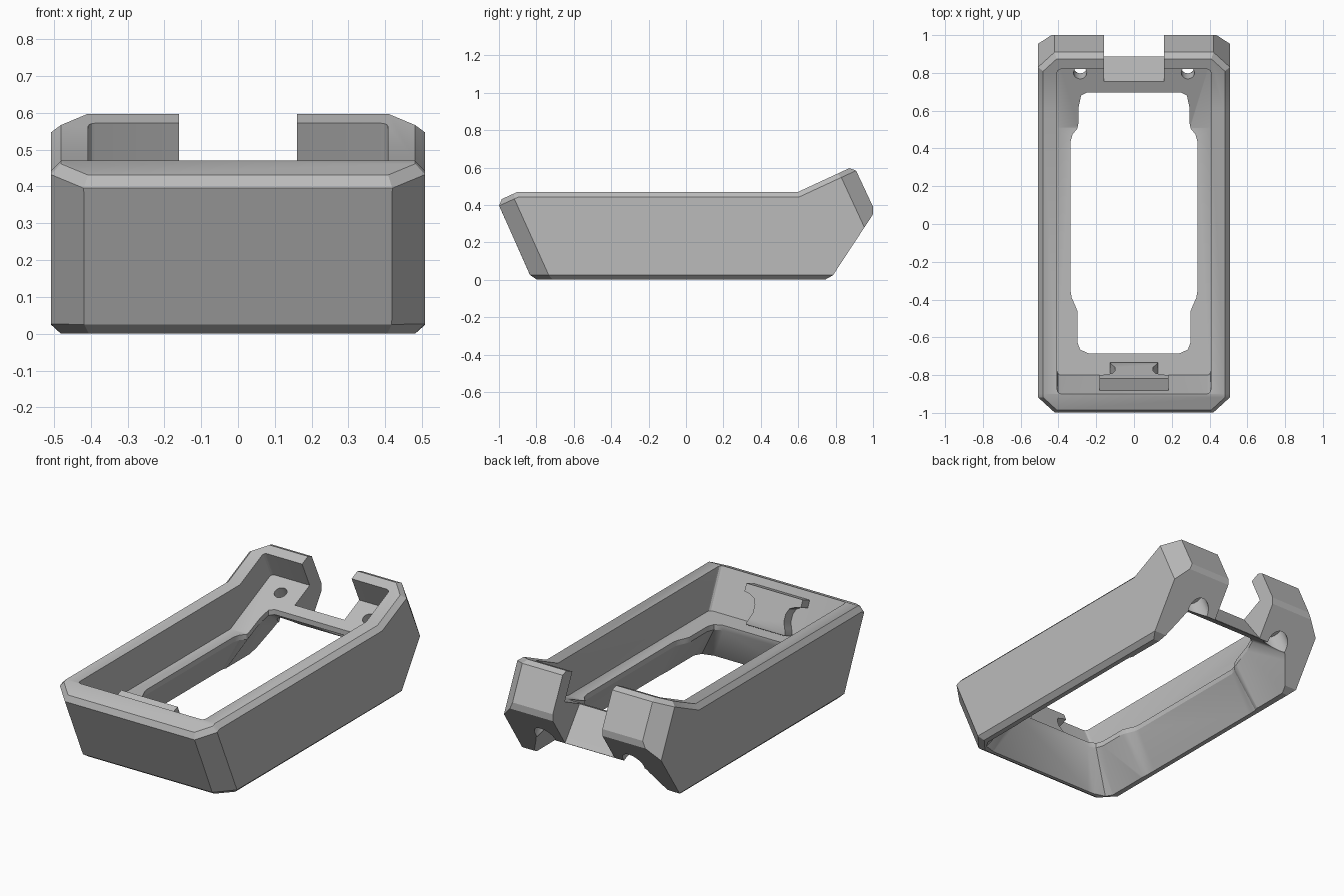
import bpy, bmesh, math
from mathutils import Vector, Matrix

cube = bpy.data.objects.get("Cube")
if cube:
    bpy.data.objects.remove(cube, do_unlink=True)

grey = bpy.data.materials.new("mid_grey")
grey.use_nodes = True
colour = (0.5, 0.5, 0.5, 1)
grey.diffuse_color = colour
grey.node_tree.nodes["Principled BSDF"].inputs["Base Color"].default_value = colour

HALF = 0.508      # half width of the body
FLOOR = 0.245     # height of the inner ledge
SLOPE = 0.464     # rise of the rear ramp
RAMP = Vector((0, -0.42, 0.907))   # normal of the rear ramp


def floor_z(y):
    return FLOOR + SLOPE * max(0, y - 0.51)


def finish(bm, name):
    bmesh.ops.recalc_face_normals(bm, faces=bm.faces)
    mesh = bpy.data.meshes.new(name)
    bm.to_mesh(mesh)
    bm.free()
    mesh.materials.append(grey)
    obj = bpy.data.objects.new(name, mesh)
    bpy.context.collection.objects.link(obj)
    return obj


def loft(rings):
    """Closed solid through rings of equal point count."""
    bm = bmesh.new()
    loops = [[bm.verts.new(p) for p in ring] for ring in rings]
    n = len(loops[0])
    for a, b in zip(loops, loops[1:]):
        for i in range(n):
            j = (i + 1) % n
            bm.faces.new((a[i], a[j], b[j], b[i]))
    bm.faces.new(loops[0])
    bm.faces.new(loops[-1])
    bmesh.ops.recalc_face_normals(bm, faces=bm.faces)
    return bm


def prism(profile, half):
    """Side profile (y, z) extruded across x."""
    return loft([[(x, y, z) for y, z in profile] for x in (-half, half)])


def activate(obj):
    bpy.ops.object.select_all(action='DESELECT')
    obj.select_set(True)
    bpy.context.view_layer.objects.active = obj


def cut(obj, cutter):
    cutter.hide_render = True
    mod = obj.modifiers.new("cut", 'BOOLEAN')
    mod.operation, mod.solver, mod.object = 'DIFFERENCE', 'EXACT', cutter
    activate(obj)
    bpy.ops.object.modifier_apply(modifier=mod.name)
    bpy.data.objects.remove(cutter, do_unlink=True)


# Outer body with slanted ends and a raised rear
bm = prism([(-0.823, 0), (-1.01, 0.42), (-0.9, 0.47), (0.6, 0.47), (0.898, 0.608),
            (1, 0.39), (1, 0.35), (0.77, 0)], HALF)

# Chamfered corners
for s in (-1, 1):
    for point, normal in (((s * 0.42, -1, 0.4), (s, -0.91, -0.41)),
                          ((s * 0.42, 1, 0.39), (s, 0.907, 0.42))):
        bmesh.ops.bisect_plane(bm, geom=bm.verts[:] + bm.edges[:] + bm.faces[:], dist=1e-5,
                               plane_co=point, plane_no=normal, clear_outer=True)
        bmesh.ops.holes_fill(bm, edges=[e for e in bm.edges if e.is_boundary], sides=0)
bmesh.ops.recalc_face_normals(bm, faces=bm.faces)
bm.normal_update()

# Chamfer around the top rim and the base
rim = []
for e in bm.edges:
    a, b = (abs(f.normal.z) > 0.8 for f in e.link_faces)
    if a != b:
        rim.append(e)
bmesh.ops.bevel(bm, geom=rim, offset=0.027, offset_type='OFFSET', segments=1,
                profile=0.5, affect='EDGES', clamp_overlap=True)
body = finish(bm, "frame_body")

# Inner pocket following the slanted front and the ramp
bm = prism([(-0.8, FLOOR), (-1.044, 0.8), (0.714, 0.8), (0.89, floor_z(0.89)), (0.51, FLOOR)], 0.407)
bm.normal_update()
corners = [e for e in bm.edges
           if any(abs(f.normal.x) > 0.9 for f in e.link_faces)
           and abs((e.verts[0].co - e.verts[1].co).normalized().z) > 0.8]
bmesh.ops.bevel(bm, geom=corners, offset=0.02, segments=3, profile=0.5, affect='EDGES')
cut(body, finish(bm, "pocket_cutter"))

# Window with stepped corners, flaring out towards the base
half = [(0.24, -0.685), (0.285, -0.665), (0.3, -0.625), (0.3, -0.46), (0.312, -0.43),
        (0.33, -0.39), (0.335, -0.36), (0.335, 0.44), (0.325, 0.475), (0.3, 0.505),
        (0.295, 0.53), (0.293, 0.62), (0.28, 0.68), (0.25, 0.695)]
window = half + [(-x, y) for x, y in reversed(half)]


def flare(x, y):
    wide = math.copysign(min(0.465, abs(x) * 1.55), x)
    shift = -0.1 if y < -0.6 else 0.5 if y > 0.6 else 0
    return wide, y + shift, -0.02


bm = loft([[(x, y, floor_z(y) + 0.05) for x, y in window],
           [(x, y, floor_z(y) - 0.03) for x, y in window],
           [flare(x, y) for x, y in window]])
bmesh.ops.triangulate(bm, faces=bm.faces)
cut(body, finish(bm, "window_cutter"))

# Rear cable notch
bm = prism([(0.75, 0.362), (0.88, 0.19), (1.2, -0.2), (1.2, 0.8), (0.7, 0.8), (0.7, 0.42)], 0.16)
cut(body, finish(bm, "notch_cutter"))

# Screw holes with wide recesses underneath
turn = RAMP.to_track_quat('Z', 'Y').to_matrix().to_4x4()
for s in (-1, 1):
    seat = Vector((s * 0.285, 0.8, floor_z(0.8)))
    for radius, low, high in ((0.035, -0.2, 0.05), (0.065, -0.4, -0.07)):
        bm = bmesh.new()
        place = Matrix.Translation(seat + RAMP * (low + high) / 2) @ turn
        bmesh.ops.create_cone(bm, cap_ends=True, segments=32, radius1=radius, radius2=radius,
                              depth=high - low, matrix=place)
        cut(body, finish(bm, "screw_cutter"))

# Waisted latch pad on the inner front wall
side = [(0.13, 0.235), (0.115, 0.27), (0.1, 0.3), (0.1, 0.34), (0.115, 0.37),
        (0.15, 0.385), (0.182, 0.39), (0.182, 0.43)]
outline = side + [(-x, z) for x, z in reversed(side)]
rings = []
for depth in (-0.01, 0.065):
    rings.append([(x, -0.8 - 0.445 * (z - FLOOR) + depth, z + 0.4 * depth) for x, z in outline])
bm = loft(rings)
bm.normal_update()
face = max(bm.faces, key=lambda f: f.calc_center_median().y)
bmesh.ops.bevel(bm, geom=list(face.edges), offset=0.008, segments=2, profile=0.5, affect='EDGES')
pad = finish(bm, "latch_pad")

for obj in (body, pad):
    activate(obj)
    bpy.ops.object.shade_smooth_by_angle(angle=math.radians(25))
